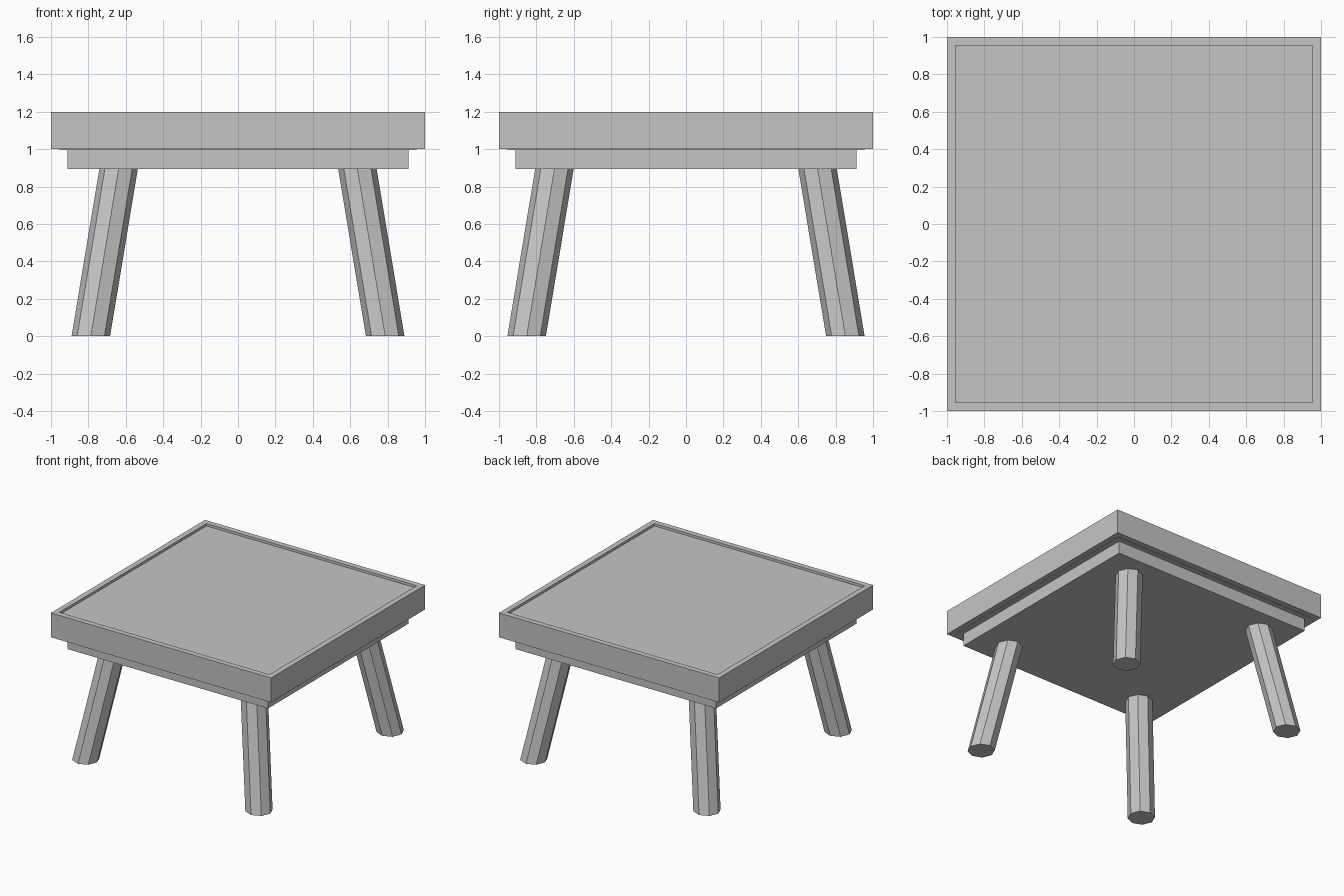
import bpy
import bmesh
from mathutils import Matrix, Vector

cube = bpy.data.objects.get("Cube")
if cube:
    bpy.data.objects.remove(cube, do_unlink=True)

# Single plain grey finish
grey = bpy.data.materials.new("plain_grey")
grey.use_nodes = True
colour = (0.56, 0.56, 0.56, 1)
grey.diffuse_color = colour
grey.node_tree.nodes["Principled BSDF"].inputs["Base Color"].default_value = colour


def finish(name, bm):
    bmesh.ops.recalc_face_normals(bm, faces=bm.faces)
    mesh = bpy.data.meshes.new(name)
    bm.to_mesh(mesh)
    bm.free()
    mesh.materials.append(grey)
    obj = bpy.data.objects.new(name, mesh)
    bpy.context.collection.objects.link(obj)
    return obj


def slab(name, half, bottom, top):
    bm = bmesh.new()
    size = Matrix.Diagonal((2 * half, 2 * half, top - bottom, 1))
    bmesh.ops.create_cube(bm, size=1, matrix=Matrix.Translation((0, 0, (bottom + top) / 2)) @ size)
    return finish(name, bm)


# Square rim: a mitred ring swept around the panel
def ring(name, outer, inner, bottom, top):
    bm = bmesh.new()
    profile = [(outer, bottom), (outer, top), (inner, top), (inner, bottom)]
    corners = [(1, 1), (-1, 1), (-1, -1), (1, -1)]
    loops = [[bm.verts.new((sx * r, sy * r, z)) for r, z in profile] for sx, sy in corners]
    for i in range(4):
        a, b = loops[i], loops[(i + 1) % 4]
        for j in range(4):
            k = (j + 1) % 4
            bm.faces.new((a[j], b[j], b[k], a[k]))
    return finish(name, bm)


# Eight-sided leg leaning outwards, cut level at the floor
def leg(name, sx, sy):
    height = 0.92
    bm = bmesh.new()
    bmesh.ops.create_cone(bm, cap_ends=True, segments=8, radius1=0.103, radius2=0.103, depth=height)
    for v in bm.verts:
        z = v.co.z + height / 2
        lean = 0.166 * z
        v.co = Vector((v.co.x + sx * (0.787 - lean), v.co.y + sy * (0.852 - lean), z))
    return finish(name, bm)


ring("table_rim", 1.0, 0.955, 1.0, 1.2)
slab("table_panel", 0.955, 0.996, 1.18)
slab("apron", 0.912, 0.893, 0.998)

for y_name, sy in (("front", -1), ("back", 1)):
    for x_name, sx in (("left", 1), ("right", -1)):
        leg(f"{y_name}_{x_name}_leg", sx, sy)
